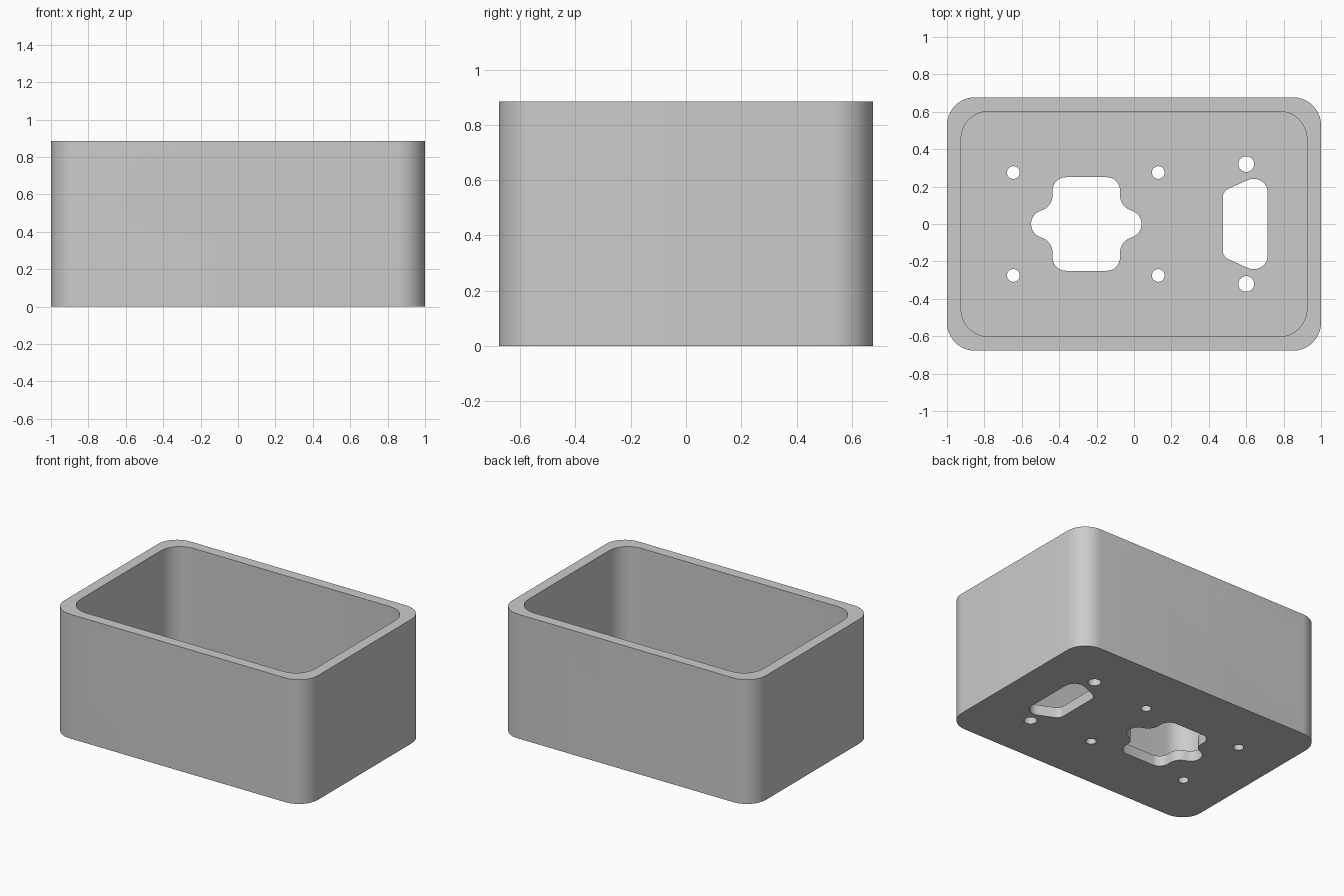
import bpy, bmesh, math
from mathutils import Vector, Matrix

if "Cube" in bpy.data.objects:
    bpy.data.objects.remove(bpy.data.objects["Cube"], do_unlink=True)

LENGTH, DEPTH, HEIGHT, WALL, CORNER = 2.0, 1.355, 0.885, 0.075, 0.15

plastic = bpy.data.materials.new("grey_plastic")
plastic.use_nodes = True
plastic.diffuse_color = (0.6, 0.6, 0.6, 1)
plastic.node_tree.nodes["Principled BSDF"].inputs["Base Color"].default_value = (0.6, 0.6, 0.6, 1)


def arc(cx, cy, r, start, end, steps=10):
    angles = [math.radians(start + (end - start) * i / steps) for i in range(steps + 1)]
    return [Vector((cx + r * math.cos(a), cy + r * math.sin(a))) for a in angles]


def circle(cx, cy, r):
    return arc(cx, cy, r, 0, 360, 48)[:-1]


def fillet(corners, radii):
    """Round every corner of a convex counter-clockwise polygon."""
    outline = []
    for i, (corner, r) in enumerate(zip(corners, radii)):
        p = Vector(corner)
        a = (Vector(corners[i - 1]) - p).normalized()
        b = (Vector(corners[(i + 1) % len(corners)]) - p).normalized()
        half = a.angle(b) / 2
        c = p + (a + b).normalized() * (r / math.sin(half))
        v = p + a * (r / math.tan(half)) - c
        start = math.degrees(math.atan2(v.y, v.x))
        outline += arc(c.x, c.y, r, start, start + 180 - math.degrees(2 * half))
    return outline


def rounded_rect(cx, cy, w, h, r):
    signs = ((-1, -1), (1, -1), (1, 1), (-1, 1))
    return fillet([(cx + sx * w / 2, cy + sy * h / 2) for sx, sy in signs], [r] * 4)


def prism(name, outline, low, high, upright=False):
    """Extrude an outline along z, or along y when upright."""
    bm = bmesh.new()
    face = bm.faces.new([bm.verts.new((p.x, p.y, low)) for p in outline])
    side = bmesh.ops.extrude_face_region(bm, geom=[face])["geom"]
    bmesh.ops.translate(bm, vec=(0, 0, high - low),
                        verts=[v for v in side if isinstance(v, bmesh.types.BMVert)])
    if upright:
        bm.transform(Matrix(((1, 0, 0, 0), (0, 0, 1, 0), (0, 1, 0, 0), (0, 0, 0, 1))))
    bmesh.ops.recalc_face_normals(bm, faces=bm.faces)
    mesh = bpy.data.meshes.new(name)
    bm.to_mesh(mesh)
    bm.free()
    mesh.materials.append(plastic)
    obj = bpy.data.objects.new(name, mesh)
    bpy.context.collection.objects.link(obj)
    return obj


def lobed_outline(cx):
    """Rounded square opening with a blended lobe on each side."""
    blend = math.degrees(math.atan2(0.154, 0.045))
    quarter = arc(0.22, 0, 0.075, 0, blend)
    quarter += arc(0.265, 0.154, 0.085, 180 + blend, 180)
    quarter += arc(0.11, 0.18, 0.07, 0, 90)
    half = quarter + [Vector((-p.x, p.y)) for p in reversed(quarter)]
    full = half + [Vector((p.x, -p.y)) for p in reversed(half)]
    clean = [p for i, p in enumerate(full) if (p - full[i - 1]).length > 1e-4]
    return [p + Vector((cx, 0)) for p in clean]


# Open box shell
box = prism("enclosure_box", rounded_rect(0, 0, LENGTH, DEPTH, CORNER), 0, HEIGHT)
cavity = rounded_rect(0, 0, LENGTH - 2 * WALL, DEPTH - 2 * WALL, CORNER)
cutters = [prism("cavity_cutter", cavity, WALL, HEIGHT + 0.2)]

# Openings in the floor
connector = fillet([(0.475, -0.175), (0.715, -0.283), (0.715, 0.283), (0.475, 0.175)],
                   [0.05, 0.075, 0.075, 0.05])
floor_openings = [lobed_outline(-0.255), connector]
for side in (-1, 1):
    floor_openings.append(circle(0.6, side * 0.32, 0.042))
    floor_openings += [circle(x, side * 0.275, 0.034) for x in (-0.645, 0.13)]
cutters += [prism("floor_cutter", o, -0.1, 0.2) for o in floor_openings]

# Round hole in the front wall, rounded slot in the back wall
cutters.append(prism("front_hole_cutter", circle(-0.385, 0.64, 0.165), -0.8, -0.5, True))
cutters.append(prism("back_slot_cutter", rounded_rect(-0.585, 0.46, 0.33, 0.51, 0.1), 0.5, 0.8, True))

# Cut all openings and tidy up
bpy.context.view_layer.objects.active = box
for cutter in cutters:
    cutter.hide_render = True
    mod = box.modifiers.new("cut", "BOOLEAN")
    mod.operation, mod.solver, mod.object = "DIFFERENCE", "EXACT", cutter
    bpy.ops.object.modifier_apply(modifier=mod.name)
    bpy.data.objects.remove(cutter, do_unlink=True)

bpy.ops.object.select_all(action="DESELECT")
box.select_set(True)
bpy.ops.object.shade_smooth_by_angle(angle=math.radians(35))
